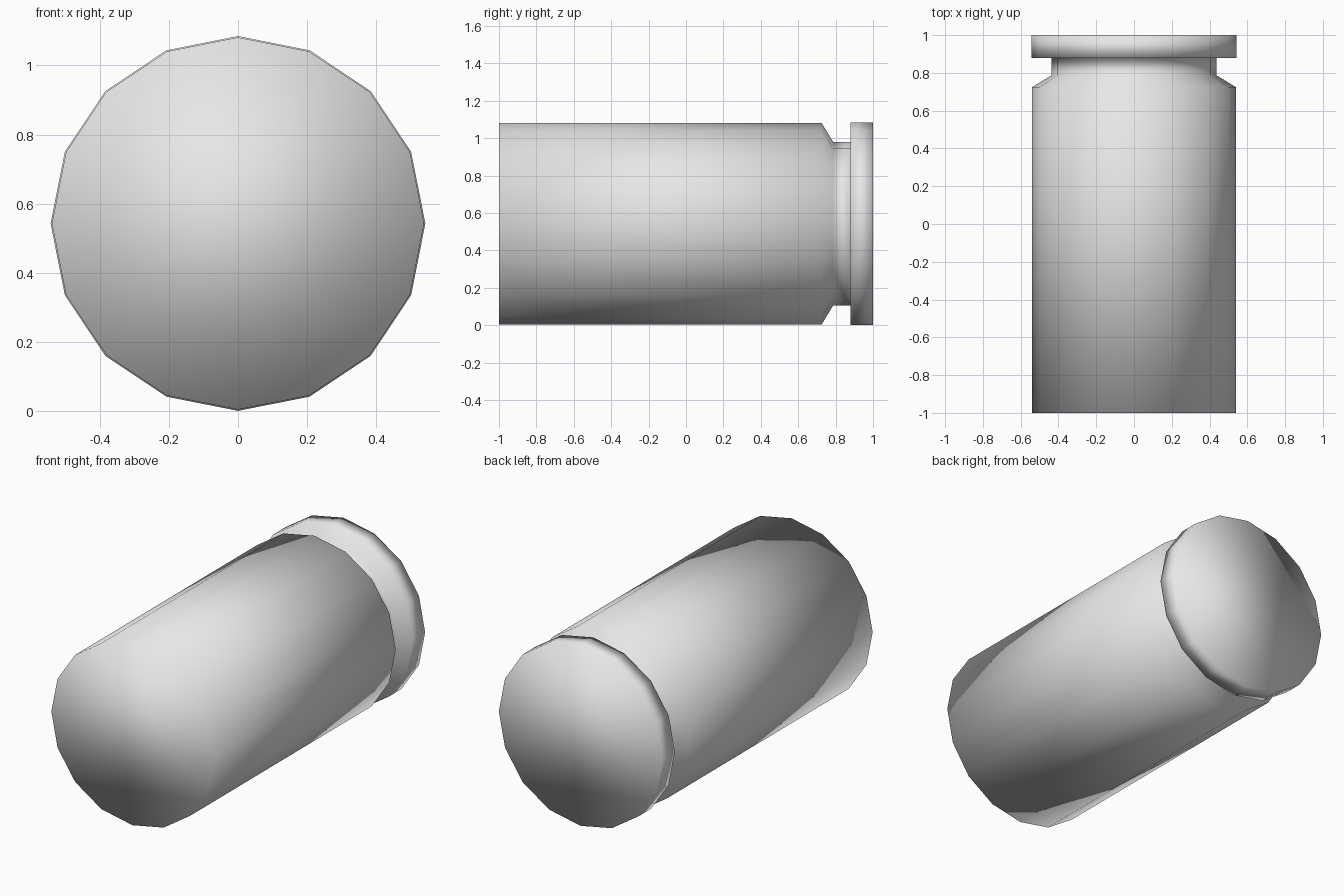
import bpy
import bmesh
from math import sin, cos, tau

cube = bpy.data.objects.get("Cube")
if cube:
    bpy.data.objects.remove(cube, do_unlink=True)

SIDES = 16
CENTRE_Z = 0.5425

# Plain grey metal
grey = bpy.data.materials.new("plain grey")
grey.use_nodes = True
grey.diffuse_color = (0.8, 0.8, 0.8, 1)
grey.node_tree.nodes["Principled BSDF"].inputs["Base Color"].default_value = (0.8, 0.8, 0.8, 1)

# Profile as (y, radius): long body, taper, extraction groove, rim
PROFILE = [(-1, 0.539), (0.725, 0.539), (0.787, 0.437),
           (0.88, 0.437), (0.88, 0.5425), (1, 0.5425)]


def lathe(name, profile, material):
    """Turn a profile about the y axis and close both ends."""
    bm = bmesh.new()
    rings = []
    for y, radius in profile:
        angles = [tau * i / SIDES for i in range(SIDES)]
        rings.append([bm.verts.new((radius * sin(a), y, CENTRE_Z + radius * cos(a)))
                      for a in angles])
    for near, far in zip(rings, rings[1:]):
        for i in range(SIDES):
            j = (i + 1) % SIDES
            bm.faces.new((near[i], near[j], far[j], far[i]))
    bm.faces.new(rings[0])
    bm.faces.new(rings[-1])
    bmesh.ops.recalc_face_normals(bm, faces=bm.faces[:])
    for face in bm.faces:
        face.smooth = True
    mesh = bpy.data.meshes.new(name)
    bm.to_mesh(mesh)
    bm.free()
    mesh.materials.append(material)
    obj = bpy.data.objects.new(name, mesh)
    bpy.context.collection.objects.link(obj)
    return obj


# Whole casing is one continuous smooth turned shell
lathe("casing", PROFILE, grey)
